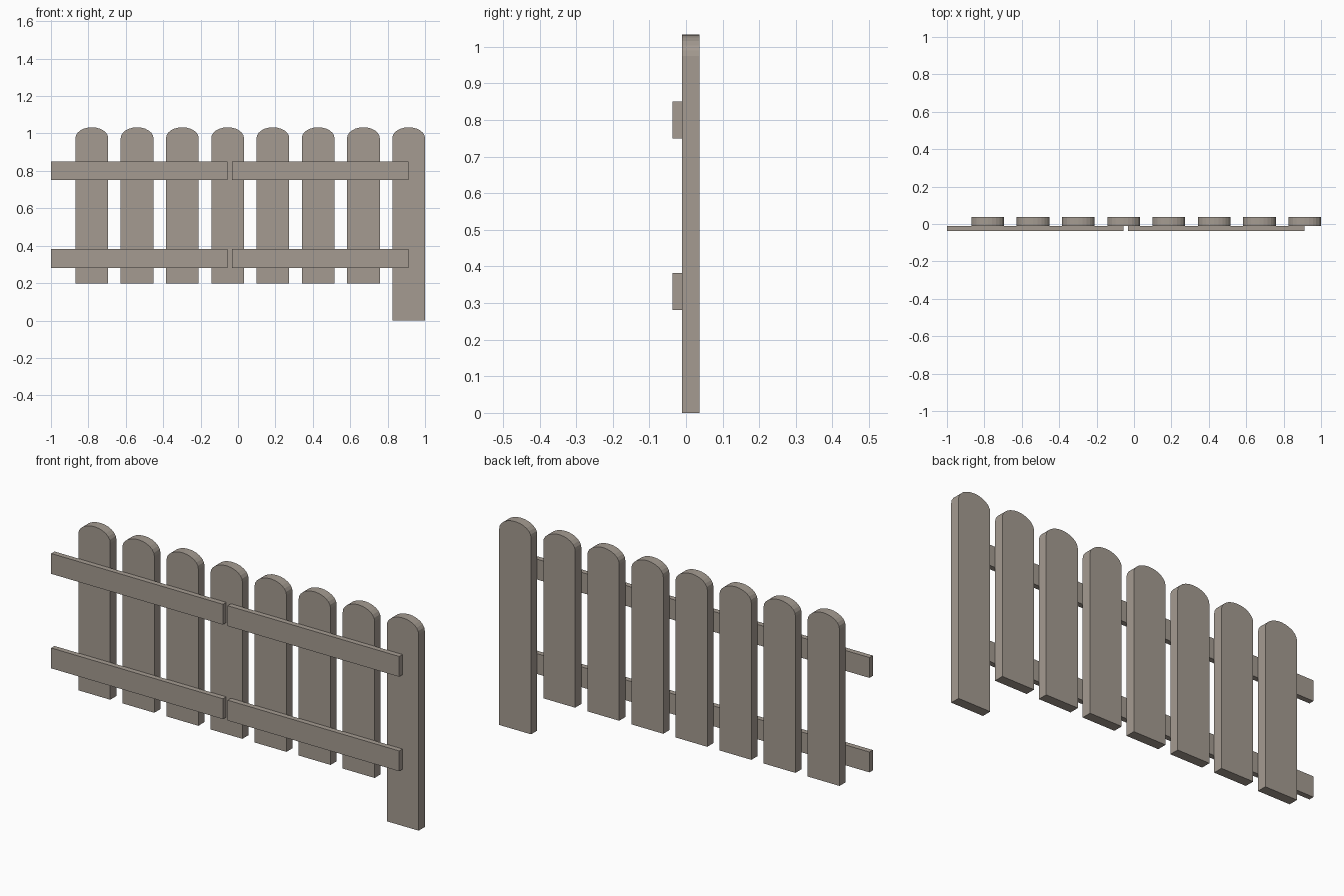
import bpy, bmesh, math

if "Cube" in bpy.data.objects:
    bpy.data.objects.remove(bpy.data.objects["Cube"])

wood = bpy.data.materials.new("weathered wood")
wood.diffuse_color = (0.375, 0.33, 0.285, 1)
wood.use_nodes = True
wood.node_tree.nodes["Principled BSDF"].inputs["Base Color"].default_value = wood.diffuse_color


def extrude_profile(name, points, y0, y1):
    """Closed x/z outline extruded from y0 to y1."""
    bm = bmesh.new()
    face = bm.faces.new([bm.verts.new((x, y0, z)) for x, z in points])
    ext = bmesh.ops.extrude_face_region(bm, geom=[face])
    verts = [g for g in ext["geom"] if isinstance(g, bmesh.types.BMVert)]
    bmesh.ops.translate(bm, verts=verts, vec=(0, y1 - y0, 0))
    bmesh.ops.recalc_face_normals(bm, faces=bm.faces)
    me = bpy.data.meshes.new(name)
    bm.to_mesh(me)
    bm.free()
    me.materials.append(wood)
    ob = bpy.data.objects.new(name, me)
    bpy.context.collection.objects.link(ob)
    return ob


# Pickets with rounded tops; the last one reaches the ground as a post
HALF, SHOULDER, ARCH, SEG = 0.0875, 0.975, 0.058, 12
for i in range(8):
    cx = 0.9125 - (7 - i) * 0.242
    bottom = 0.0 if i == 7 else 0.197
    pts = [(cx - HALF, bottom), (cx + HALF, bottom)]
    for k in range(SEG + 1):
        a = math.pi * k / SEG
        pts.append((cx + HALF * math.cos(a), SHOULDER + ARCH * math.sin(a)))
    extrude_profile("end_post" if i == 7 else f"picket_{i + 1}", pts, -0.011, 0.037)

# Horizontal rails: two lengths at two heights
for row, z in (("lower", 0.281), ("upper", 0.75)):
    for side, x0, x1 in (("left", -1.0, -0.057), ("right", -0.031, 0.911)):
        extrude_profile(f"{row}_{side}_rail",
                        [(x0, z), (x1, z), (x1, z + 0.101), (x0, z + 0.101)],
                        -0.037, -0.011)
